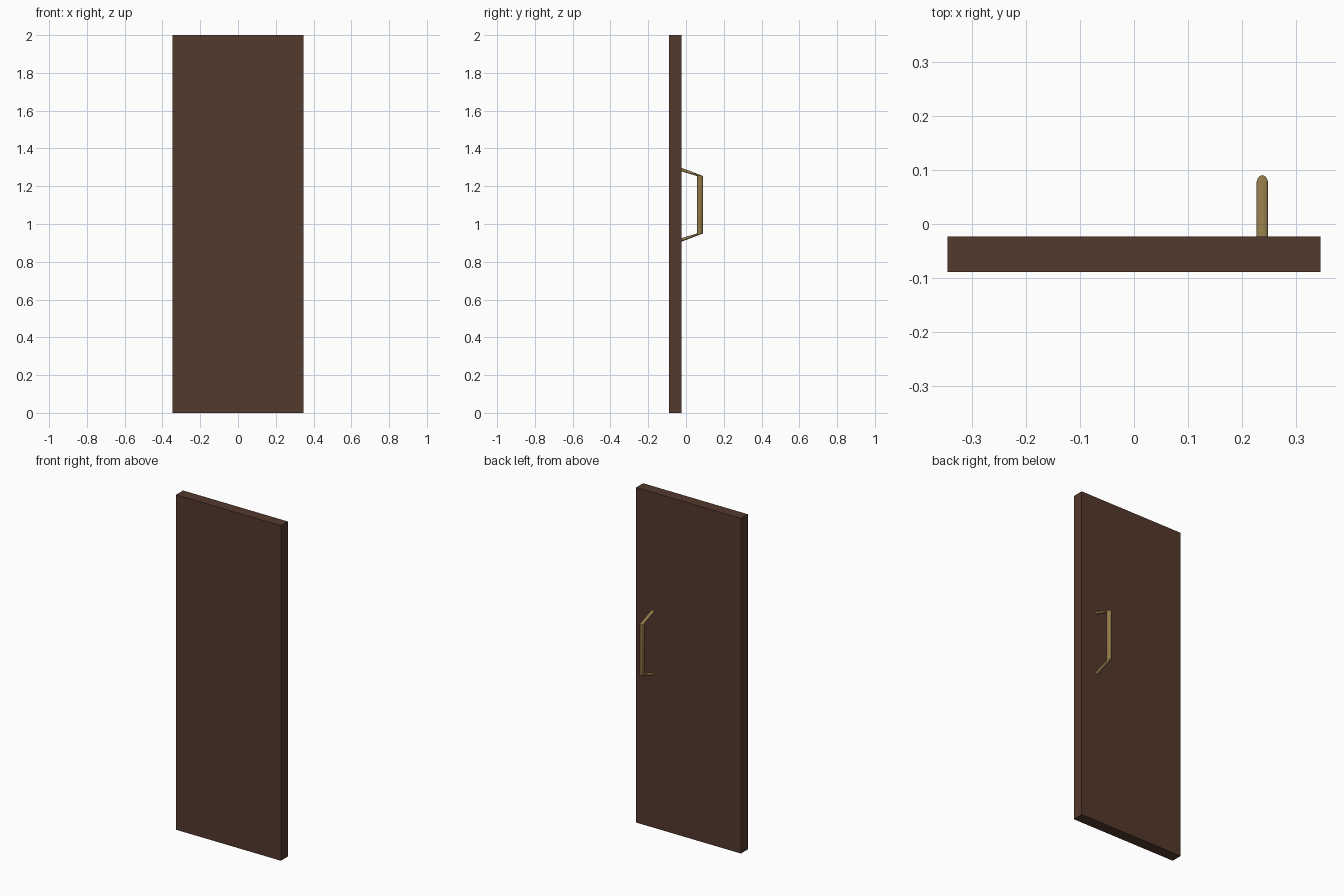
import bpy, bmesh, math

if "Cube" in bpy.data.objects:
    bpy.data.objects.remove(bpy.data.objects["Cube"])


def material(name, rgb):
    m = bpy.data.materials.new(name)
    m.diffuse_color = (*rgb, 1)
    m.use_nodes = True
    m.node_tree.nodes["Principled BSDF"].inputs["Base Color"].default_value = m.diffuse_color
    return m


def add_object(name, bm, mat):
    bmesh.ops.recalc_face_normals(bm, faces=bm.faces[:])
    me = bpy.data.meshes.new(name)
    bm.to_mesh(me)
    bm.free()
    me.materials.append(mat)
    ob = bpy.data.objects.new(name, me)
    bpy.context.collection.objects.link(ob)
    return ob


wood = material("dark brown wood", (0.088, 0.041, 0.026))
brass = material("aged brass", (0.28, 0.19, 0.065))

# door slab
bm = bmesh.new()
bmesh.ops.create_cube(bm, size=1)
for v in bm.verts:
    v.co = (v.co.x * 0.692, v.co.y * 0.066 - 0.0565, v.co.z * 2 + 1)
add_object("door_panel", bm, wood)

# pull handle: rings along the path, each spanning an inner and outer (y, z) point
SIDES, X, HALF_WIDTH = 20, 0.238, 0.0107
spans = [((-0.025, 0.925), (-0.025, 0.906)),
         ((0.059, 0.950), (0.0905, 0.950)),
         ((0.059, 1.254), (0.0905, 1.254)),
         ((-0.025, 1.279), (-0.025, 1.298))]
bm = bmesh.new()
rings = []
for (iy, iz), (oy, oz) in spans:
    ring = []
    for i in range(SIDES):
        a = 2 * math.pi * i / SIDES
        t = (1 + math.cos(a)) / 2
        ring.append(bm.verts.new((X + HALF_WIDTH * math.sin(a),
                                  iy + (oy - iy) * t, iz + (oz - iz) * t)))
    rings.append(ring)
for r0, r1 in zip(rings, rings[1:]):
    for i in range(SIDES):
        j = (i + 1) % SIDES
        bm.faces.new((r0[i], r0[j], r1[j], r1[i]))
bm.faces.new(rings[0])
bm.faces.new(rings[-1])
handle = add_object("pull_handle", bm, brass)

# smooth round sides, sharp bends
bpy.context.view_layer.objects.active = handle
handle.select_set(True)
bpy.ops.object.shade_smooth_by_angle(angle=math.radians(35))
